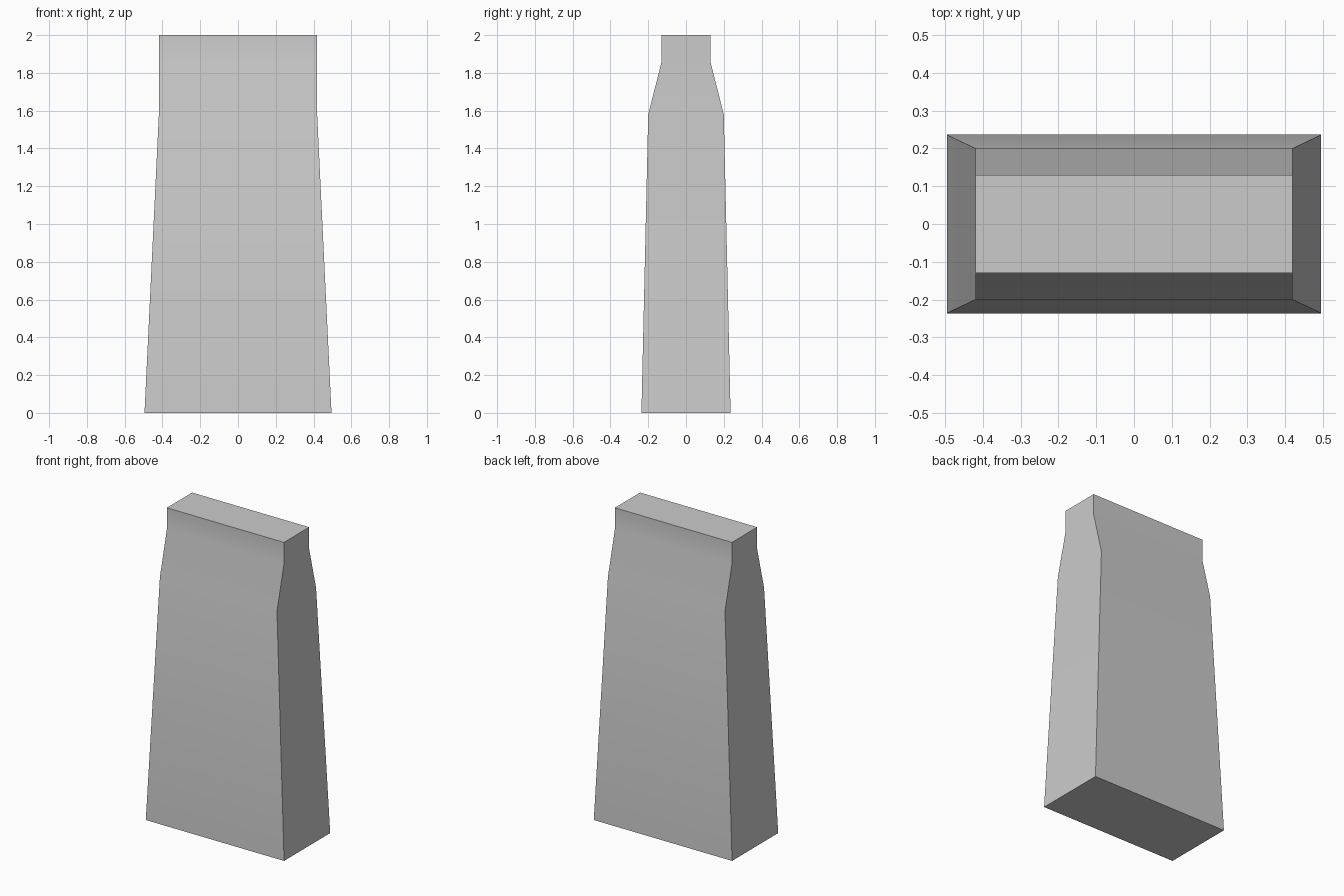
import bpy, bmesh, math

if "Cube" in bpy.data.objects:
    bpy.data.objects.remove(bpy.data.objects["Cube"])

# Rectangular cross-sections: height, half width, half depth
sections = [(0, 0.495, 0.236), (1.58, 0.419, 0.2), (1.86, 0.419, 0.129), (2, 0.419, 0.129)]

# Tapered slab with a pinched neck, lofted through the sections
bm = bmesh.new()
rings = [[bm.verts.new((sx * w, sy * d, z)) for sx, sy in ((-1, -1), (1, -1), (1, 1), (-1, 1))]
         for z, w, d in sections]
for low, high in zip(rings, rings[1:]):
    for i in range(4):
        j = (i + 1) % 4
        bm.faces.new((low[i], low[j], high[j], high[i]))

# Bottom and top caps
bm.faces.new(rings[0][::-1])
bm.faces.new(rings[-1])
bm.normal_update()

mesh = bpy.data.meshes.new("tapered_pillar")
bm.to_mesh(mesh)
bm.free()
pillar = bpy.data.objects.new("tapered_pillar", mesh)
bpy.context.collection.objects.link(pillar)

# Soft bends on the faces, sharp outer edges
bpy.context.view_layer.objects.active = pillar
pillar.select_set(True)
bpy.ops.object.shade_smooth_by_angle(angle=math.radians(30))
